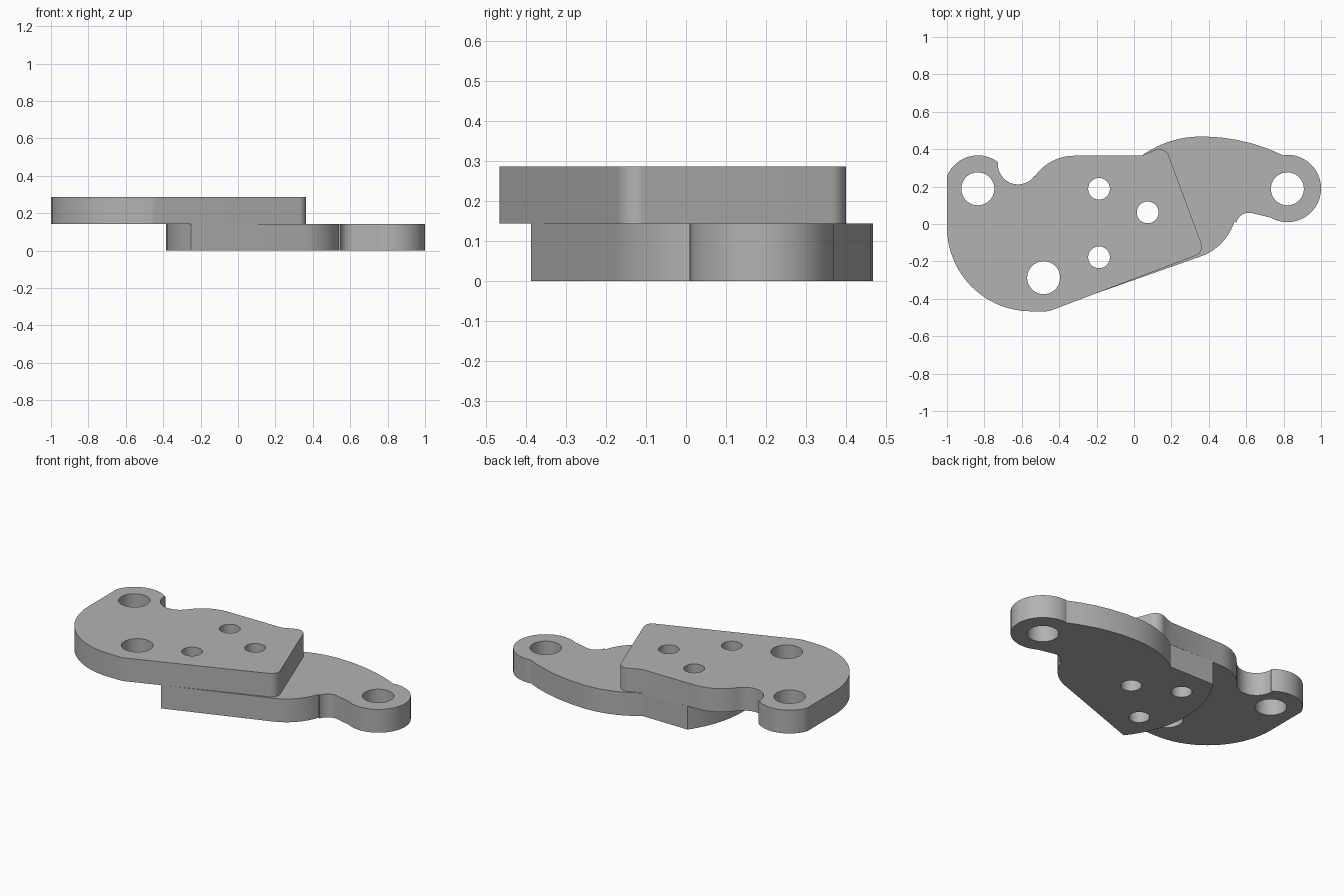
import bpy
import bmesh
from math import sin, cos, radians

cube = bpy.data.objects.get("Cube")
if cube:
    bpy.data.objects.remove(cube, do_unlink=True)

THICK = 0.143

grey = bpy.data.materials.new("plain_grey")
grey.use_nodes = True
grey.diffuse_color = (0.45, 0.45, 0.45, 1)
grey.node_tree.nodes["Principled BSDF"].inputs["Base Color"].default_value = (0.45, 0.45, 0.45, 1)


def arc(cx, cy, r, start, end):
    """Points along an arc, angles in degrees."""
    n = max(4, int(abs(end - start) / 5))
    angles = [radians(start + (end - start) * i / n) for i in range(n + 1)]
    return [(cx + r * cos(a), cy + r * sin(a)) for a in angles]


def hole(cx, cy, r):
    return arc(cx, cy, r, 0, 360)[:-1]


def plate(name, outline, holes, bottom):
    """Extrude a filled outline with round holes into a solid plate."""
    curve = bpy.data.curves.new(name + "_profile", "CURVE")
    curve.dimensions = "2D"
    curve.fill_mode = "BOTH"
    curve.extrude = THICK / 2
    for points in [outline] + holes:
        spline = curve.splines.new("POLY")
        spline.points.add(len(points) - 1)
        for p, (x, y) in zip(spline.points, points):
            p.co = (x, y, 0, 1)
        spline.use_cyclic_u = True
    source = bpy.data.objects.new(name + "_source", curve)
    bpy.context.collection.objects.link(source)
    bpy.context.view_layer.update()
    evaluated = source.evaluated_get(bpy.context.evaluated_depsgraph_get())
    mesh = bpy.data.meshes.new_from_object(evaluated)
    bpy.data.objects.remove(source, do_unlink=True)

    # Weld the caps to the walls and set the plate at its height
    bm = bmesh.new()
    bm.from_mesh(mesh)
    bmesh.ops.remove_doubles(bm, verts=bm.verts, dist=0.0005)
    bmesh.ops.recalc_face_normals(bm, faces=bm.faces)
    bmesh.ops.translate(bm, verts=bm.verts, vec=(0, 0, bottom + THICK / 2))
    bm.to_mesh(mesh)
    bm.free()
    mesh.name = name
    mesh.materials.clear()
    mesh.materials.append(grey)

    obj = bpy.data.objects.new(name, mesh)
    bpy.context.collection.objects.link(obj)
    bpy.ops.object.select_all(action="DESELECT")
    obj.select_set(True)
    bpy.context.view_layer.objects.active = obj
    bpy.ops.object.shade_smooth_by_angle(angle=radians(30))
    return obj


# Bolt holes shared by both plates
bolt_holes = [hole(x, y, 0.058) for x, y in ((-0.187, 0.188), (0.073, 0.062), (-0.187, -0.178))]

# Upper plate: ear, scooped neck, square end, sloping front, round corner
upper_outline = (
    arc(-0.835, 0.19, 0.177, 158.8, 50)
    + arc(-0.62, 0.32, 0.108, 175, 325)
    + arc(-0.32, 0.11, 0.255, 145, 90)
    + [(0.04, 0.365)]
    + arc(0.135, 0.345, 0.055, 110, 20)
    + arc(0.313, -0.122, 0.05, 20, -69)
    + arc(-0.475, -0.367, 0.1, -69, -90)
    + arc(-0.55, -0.017, 0.45, -90, -180)
)
upper_holes = [hole(-0.835, 0.188, 0.088), hole(-0.483, -0.287, 0.088)]
plate("upper_plate", upper_outline, upper_holes + bolt_holes, THICK)

# Lower plate: arched back, ear, scooped neck, sloping front, bowed end
lower_outline = (
    arc(0.36, -0.08, 0.548, 126, 90)
    + arc(0.36, -0.532, 1.0, 89, 64)
    + arc(0.82, 0.19, 0.18, 92, -120)
    + arc(0.615, -0.01, 0.07, 75, 165)
    + arc(0.26, 0.1, 0.29, -17, -69)
    + arc(0.246, 0, 0.63, 218, 144.5)
)
plate("lower_plate", lower_outline, [hole(0.82, 0.188, 0.088)] + bolt_holes, 0)
